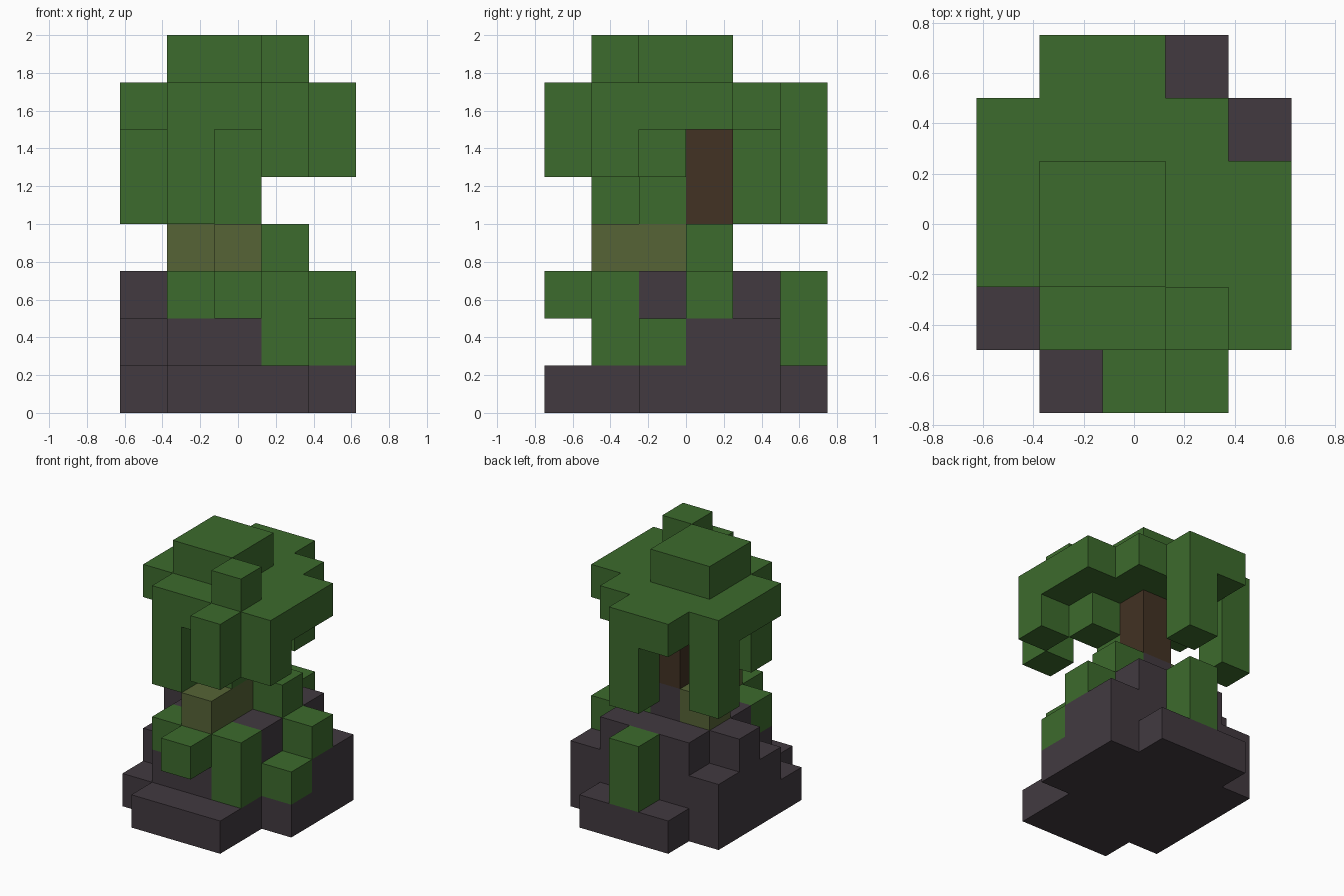
import bpy, bmesh, math
from mathutils import Vector

cube = bpy.data.objects.get("Cube")
if cube:
    bpy.data.objects.remove(cube, do_unlink=True)

CELL = 0.25
ORIGIN = Vector((-0.625, -0.75, 0.0))
AXES = [Vector(v) for v in ((1, 0, 0), (0, 1, 0), (0, 0, 1))]


def material(name, colour):
    mat = bpy.data.materials.new(name)
    mat.use_nodes = True
    mat.diffuse_color = (*colour, 1)
    mat.node_tree.nodes["Principled BSDF"].inputs["Base Color"].default_value = (*colour, 1)
    return mat


leaf = material("leaf green", (0.046, 0.147, 0.026))
stone = material("dark stone", (0.054, 0.042, 0.051))
mossy = material("mossy olive", (0.093, 0.127, 0.037))
bark = material("brown bark", (0.054, 0.032, 0.017))

taken = set()   # every filled cell of the model
parts = []      # name, material, own cells


def part(name, mat, *boxes):
    """Collect the cells of boxes given as x, y, z spans."""
    own = set()
    for (x0, x1), (y0, y1), (z0, z1) in boxes:
        own |= {(x, y, z) for x in range(x0, x1)
                for y in range(y0, y1) for z in range(z0, z1)}
    own -= taken
    taken.update(own)
    parts.append((name, mat, own))


def build(name, mat, cells):
    """Make the outer faces of a part and merge the flat areas."""
    bm = bmesh.new()
    for cell in cells:
        centre = Vector(cell) + Vector((0.5, 0.5, 0.5))
        for a in range(3):
            for sign in (-1, 1):
                n = AXES[a] * sign
                if tuple(int(c) for c in Vector(cell) + n) in taken:
                    continue
                u = AXES[(a + 1) % 3] / 2
                v = AXES[(a + 2) % 3] / 2 * sign
                mid = centre + n / 2
                corners = (mid - u - v, mid + u - v, mid + u + v, mid - u + v)
                bm.faces.new([bm.verts.new(ORIGIN + c * CELL) for c in corners])
    bmesh.ops.remove_doubles(bm, verts=bm.verts, dist=0.001)
    bmesh.ops.dissolve_limit(bm, angle_limit=math.radians(1),
                             verts=bm.verts, edges=bm.edges)
    mesh = bpy.data.meshes.new(name)
    bm.to_mesh(mesh)
    bm.free()
    mesh.materials.append(mat)
    bpy.context.collection.objects.link(bpy.data.objects.new(name, mesh))


# Stepped rock
part("rock_base", stone,
     ((1, 4), (0, 6), (0, 1)), ((0, 1), (1, 5), (0, 1)), ((4, 5), (2, 5), (0, 1)))
part("rock_middle", stone,
     ((1, 3), (1, 5), (1, 2)), ((0, 4), (2, 5), (1, 2)), ((4, 5), (3, 5), (1, 2)))
part("rock_top", stone,
     ((1, 4), (2, 5), (2, 3)), ((0, 1), (3, 4), (2, 3)), ((2, 3), (3, 4), (3, 4)))

# Bushes growing on the rock
part("front_bush", leaf,
     ((1, 4), (1, 2), (2, 3)), ((3, 4), (1, 2), (1, 2)), ((2, 3), (0, 1), (2, 3)))
part("side_bush", leaf,
     ((4, 5), (2, 3), (1, 2)), ((4, 5), (3, 4), (2, 3)), ((3, 4), (3, 4), (3, 4)))
part("back_bush", leaf, ((2, 3), (5, 6), (1, 3)))

# Trunk and mossy roots
part("roots", mossy, ((2, 3), (1, 3), (3, 4)), ((1, 2), (3, 4), (3, 4)))
part("trunk", bark, ((2, 3), (3, 4), (4, 6)))

# Tree crown
part("canopy", leaf,
     ((0, 5), (2, 4), (6, 7)), ((1, 5), (1, 2), (6, 7)), ((0, 4), (4, 5), (6, 7)),
     ((1, 3), (5, 6), (6, 7)), ((3, 4), (0, 1), (5, 7)))
part("crown_top", leaf, ((1, 3), (2, 4), (7, 8)), ((3, 4), (1, 2), (7, 8)))
part("hanging_leaves", leaf,
     ((1, 2), (1, 2), (4, 6)), ((0, 1), (4, 5), (4, 6)), ((2, 3), (5, 6), (4, 6)),
     ((2, 3), (2, 3), (4, 6)), ((3, 4), (2, 3), (5, 6)), ((4, 5), (1, 2), (5, 6)))

for entry in parts:
    build(*entry)
